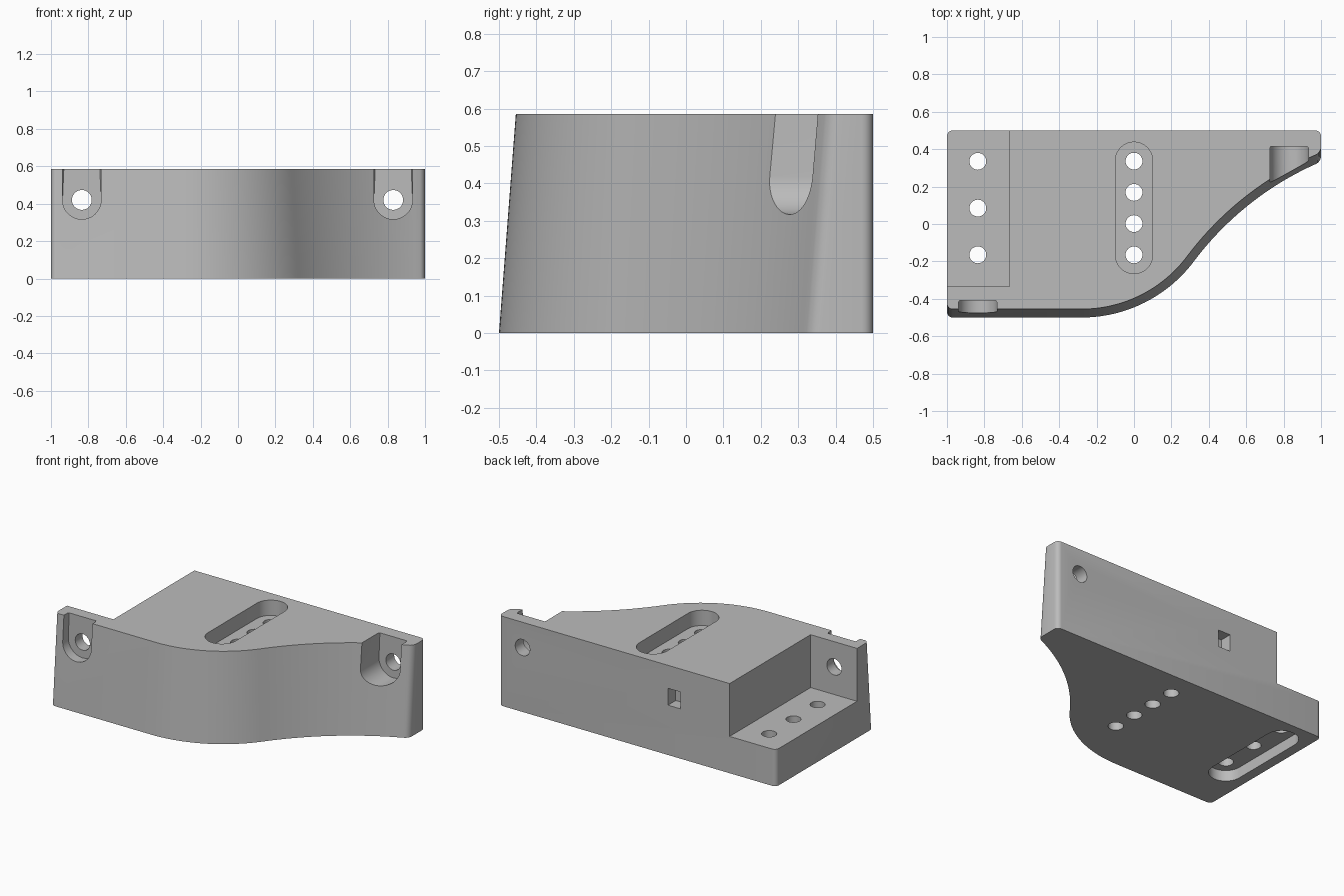
import bpy, bmesh, math
from mathutils import Matrix, Vector

if "Cube" in bpy.data.objects:
    bpy.data.objects.remove(bpy.data.objects["Cube"], do_unlink=True)

HEIGHT = 0.585
DRAFT = 0.045

grey = bpy.data.materials.new("light grey")
grey.use_nodes = True
grey.diffuse_color = (0.5, 0.5, 0.5, 1)
grey.node_tree.nodes["Principled BSDF"].inputs["Base Color"].default_value = (0.5, 0.5, 0.5, 1)


def make_object(name, bm):
    bmesh.ops.recalc_face_normals(bm, faces=bm.faces[:])
    mesh = bpy.data.meshes.new(name)
    bm.to_mesh(mesh)
    bm.free()
    mesh.materials.append(grey)
    obj = bpy.data.objects.new(name, mesh)
    bpy.context.collection.objects.link(obj)
    return obj


def loft(lower, upper):
    """Solid between two matching closed loops."""
    bm = bmesh.new()
    a = [bm.verts.new(p) for p in lower]
    b = [bm.verts.new(p) for p in upper]
    n = len(a)
    for i in range(n):
        j = (i + 1) % n
        bm.faces.new((a[i], a[j], b[j], b[i]))
    bm.faces.new(a[::-1])
    bm.faces.new(b)
    return bm


def outline(inset, z, steps=32):
    """Straight front, convex arc, concave arc, square back."""
    r1, r2, turn = 0.75 - inset, 1.665 + inset, math.atan2(4, 3)
    c1 = Vector((-0.28, 0.25))
    c2 = c1 + (r1 + r2) * Vector((math.sin(turn), -math.cos(turn)))
    end = math.asin((c2.x - 1) / r2)
    pts = [Vector((-1, -0.5 + inset))]
    for i in range(steps + 1):
        t = turn * i / steps
        pts.append(c1 + r1 * Vector((math.sin(t), -math.cos(t))))
    for i in range(1, steps + 1):
        t = turn + (end - turn) * i / steps
        pts.append(c2 + r2 * Vector((-math.sin(t), math.cos(t))))
    pts += [Vector((1, 0.5)), Vector((-1, 0.5))]
    return [(p.x, p.y, z) for p in pts]


def cut(cutter):
    mod = body.modifiers.new("cut", "BOOLEAN")
    mod.operation = "DIFFERENCE"
    mod.solver = "EXACT"
    mod.object = cutter
    bpy.context.view_layer.objects.active = body
    bpy.ops.object.modifier_apply(modifier=mod.name)
    bpy.data.objects.remove(cutter, do_unlink=True)


def cut_box(x0, x1, y0, y1, z0, z1):
    base = [(x0, y0), (x1, y0), (x1, y1), (x0, y1)]
    cut(make_object("box_cutter", loft([(x, y, z0) for x, y in base],
                                       [(x, y, z1) for x, y in base])))


def cut_hole(location, radius, depth, axis="Z"):
    bm = bmesh.new()
    turn = Matrix.Rotation(math.pi / 2, 4, "X") if axis == "Y" else Matrix()
    bmesh.ops.create_cone(bm, cap_ends=True, segments=32, radius1=radius, radius2=radius,
                          depth=depth, matrix=Matrix.Translation(location) @ turn)
    cut(make_object("hole_cutter", bm))


def cut_slot(x, y0, y1, radius, z0, z1, n=20):
    """Round-ended slot running front to back."""
    pts = []
    for centre, start in ((y1, 0), (y0, math.pi)):
        for i in range(n + 1):
            t = start + math.pi * i / n
            pts.append((x + radius * math.cos(t), centre + radius * math.sin(t)))
    cut(make_object("slot_cutter", loft([(px, py, z0) for px, py in pts],
                                        [(px, py, z1) for px, py in pts])))


def cut_pocket(x, floor, front, radius=0.103, z=0.42, n=24):
    """Screw pocket with round bottom, open at the top, softened floor edge."""
    pts = [(x + radius * math.cos(t), z + radius * math.sin(t))
           for t in (math.pi + math.pi * i / n for i in range(n + 1))]
    pts += [(x + radius, 0.8), (x - radius, 0.8)]
    bm = loft([(px, front, pz) for px, pz in pts], [(px, floor, pz) for px, pz in pts])
    rim = [e for e in bm.edges if all(abs(v.co.y - floor) < 1e-5 for v in e.verts)]
    bmesh.ops.bevel(bm, geom=rim, offset=0.015, segments=3, profile=0.5, affect="EDGES")
    cut(make_object("pocket_cutter", bm))


# Main body with drafted front and rounded upright corners
bm = loft(outline(0, 0), outline(DRAFT, HEIGHT))
corners = [e for e in bm.edges
           if abs(e.verts[0].co.z - e.verts[1].co.z) > 0.1 and abs(e.verts[0].co.x) > 0.999]
bmesh.ops.bevel(bm, geom=corners, offset=0.03, segments=5, profile=0.5, affect="EDGES")
body = make_object("bracket_body", bm)

# Rear step at one end
cut_box(-1.2, -0.665, -0.335, 0.7, 0.24, 0.8)

# Front screw pockets and their holes
for x, floor, front in ((-0.835, -0.41, -0.7), (0.83, 0.415, 0)):
    cut_pocket(x, floor, front)
    cut_hole((x, floor, 0.42), 0.053, 0.4, "Y")

# Top slot and the slot under the step
cut_slot(0, -0.165, 0.338, 0.1, HEIGHT - 0.1, 0.8)
cut_slot(-0.835, -0.165, 0.338, 0.1, -0.2, 0.07)

# Upright holes through both slots
for i in range(4):
    cut_hole((0, -0.165 + i * 0.167, 0.3), 0.045, 1)
for i in range(3):
    cut_hole((-0.835, -0.165 + i * 0.25, 0.1), 0.045, 0.6)

# Small square recess in the back
cut_box(-0.31, -0.22, 0.42, 0.7, 0.325, 0.435)

# Smooth the curves, keep the edges crisp
bpy.ops.object.select_all(action="DESELECT")
body.select_set(True)
bpy.context.view_layer.objects.active = body
bpy.ops.object.shade_smooth_by_angle(angle=math.radians(30))
